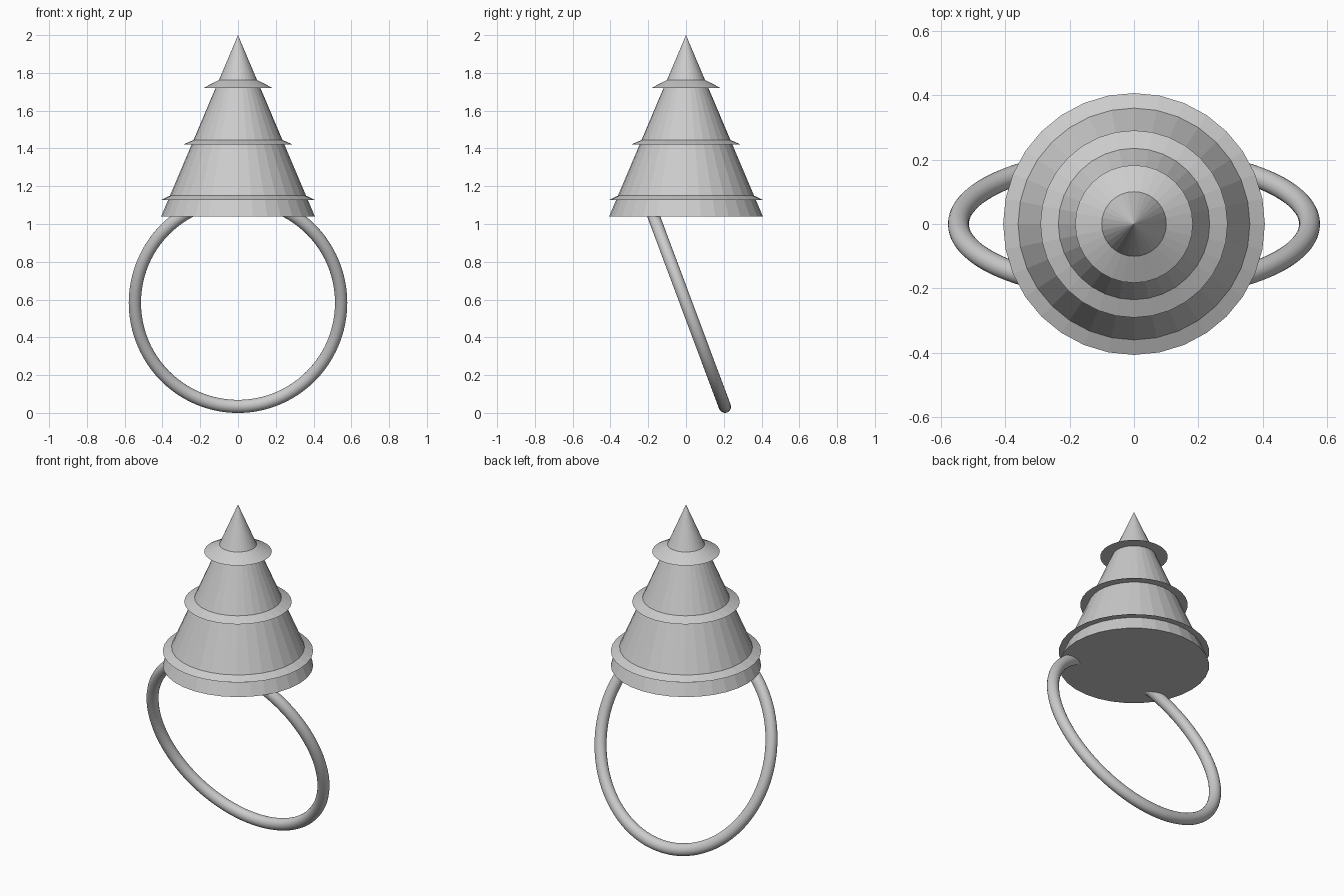
import bpy, math

if "Cube" in bpy.data.objects:
    bpy.data.objects.remove(bpy.data.objects["Cube"])

SIDES = 32
BASE_Z, TIP_Z, BASE_R = 1.04, 2.0, 0.407


def body_radius(z):
    return BASE_R * (TIP_Z - z) / (TIP_Z - BASE_Z)


def cone(name, radius, z, height):
    bpy.ops.mesh.primitive_cone_add(vertices=SIDES, radius1=radius, radius2=0,
                                    depth=height, location=(0, 0, z + height / 2))
    bpy.context.object.name = name


# Tall faceted cone body
cone("cone_body", BASE_R, BASE_Z, TIP_Z - BASE_Z)

# Shallow flared skirts: rim radius, rim height, height where they meet the body
for i, (rim, z, meet) in enumerate([(0.407, 1.127, 1.15),
                                    (0.291, 1.42, 1.445),
                                    (0.183, 1.72, 1.763)]):
    height = (meet - z) * rim / (rim - body_radius(meet))
    cone(f"skirt_{i + 1}", rim, z, height)

# Tilted, slightly elongated hoop running up into the base of the cone
bpy.ops.mesh.primitive_torus_add(major_radius=0.546, minor_radius=0.0325,
                                 major_segments=96, minor_segments=20,
                                 location=(0, 0, 0.583),
                                 rotation=(math.radians(90 + 20.5), 0, 0))
hoop = bpy.context.object
hoop.name = "hoop"
hoop.scale = (1, 1.073, 1)
bpy.ops.object.transform_apply(location=False, rotation=False, scale=True)
bpy.ops.object.shade_smooth()
